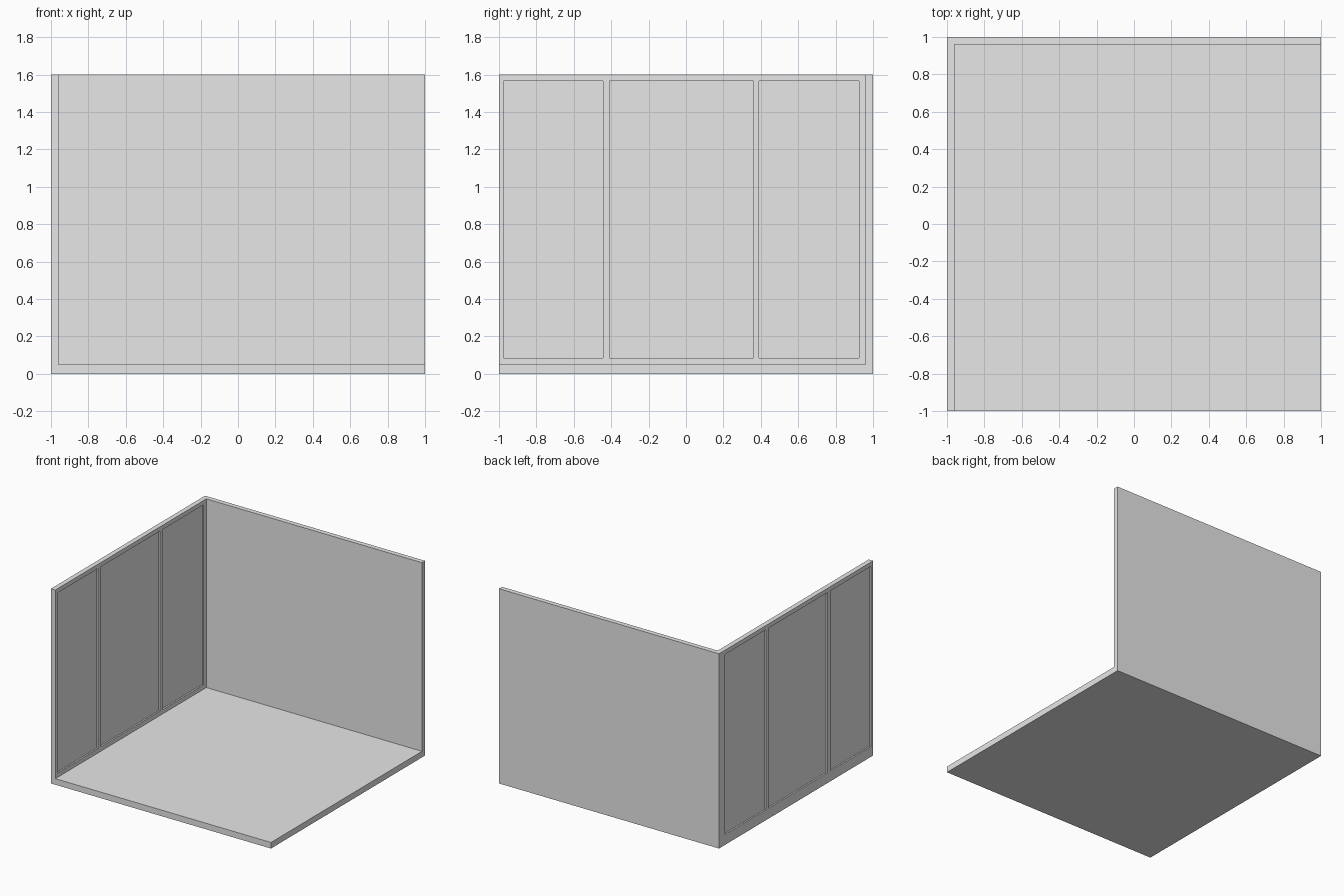
import bpy

old = bpy.data.objects.get("Cube")
if old:
    bpy.data.objects.remove(old, do_unlink=True)

# Single plain grey
grey = bpy.data.materials.new("light_grey")
grey.use_nodes = True
grey.diffuse_color = (0.8, 0.8, 0.8, 1)
grey.node_tree.nodes["Principled BSDF"].inputs["Base Color"].default_value = (0.8, 0.8, 0.8, 1)


def box(name, lo, hi):
    """Box between two opposite corners."""
    bpy.ops.mesh.primitive_cube_add(size=1)
    ob = bpy.context.object
    ob.name = name
    ob.location = [(a + b) / 2 for a, b in zip(lo, hi)]
    ob.scale = [b - a for a, b in zip(lo, hi)]
    bpy.ops.object.transform_apply(location=True, rotation=False, scale=True)
    ob.data.materials.append(grey)
    return ob


def cut(target, cutter):
    """Subtract the cutter from the target, then discard it."""
    cutter.hide_render = True
    mod = target.modifiers.new("cut", "BOOLEAN")
    mod.operation = "DIFFERENCE"
    mod.solver = "EXACT"
    mod.object = cutter
    bpy.context.view_layer.objects.active = target
    bpy.ops.object.modifier_apply(modifier=mod.name)
    bpy.data.objects.remove(cutter, do_unlink=True)


HEIGHT, FLOOR, WALL = 1.6, 0.05, 0.04
SILL, HEAD = 0.085, 1.565
RECESS = 0.0125
inner = -1 + WALL

# Floor, back wall and side wall as one shell
shell = box("room_shell", (-1, -1, 0), (1, 1, HEIGHT))
cut(shell, box("room_cutter", (inner, -2, FLOOR), (2, 1 - WALL, 3)))

# Three window openings in the side wall, each with a thin recessed pane
windows = {"front": (-0.975, -0.445), "middle": (-0.41, 0.36), "back": (0.39, 0.925)}
for place, (y0, y1) in windows.items():
    cut(shell, box("window_cutter", (-1.1, y0, SILL), (inner + 0.1, y1, HEAD)))
    box(place + "_window_pane", (-1 + RECESS, y0, SILL), (inner - RECESS, y1, HEAD))
